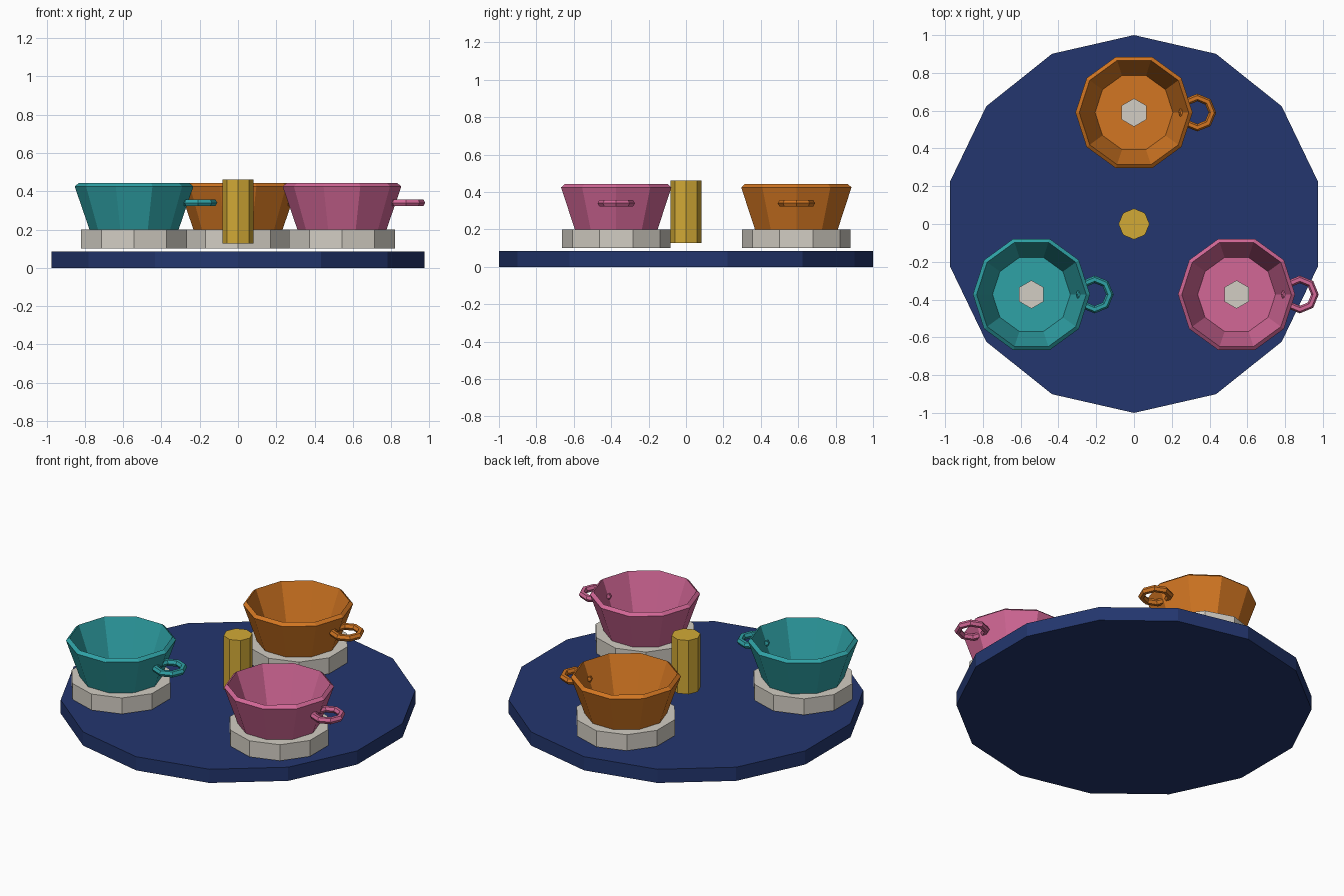
import bpy, bmesh, math

if "Cube" in bpy.data.objects:
    bpy.data.objects.remove(bpy.data.objects["Cube"])


def srgb(r, g, b):
    def lin(c):
        c /= 255
        return c / 12.92 if c <= 0.04045 else ((c + 0.055) / 1.055) ** 2.4
    return (lin(r), lin(g), lin(b), 1)


def material(name, rgb):
    m = bpy.data.materials.new(name)
    m.diffuse_color = srgb(*rgb)
    m.use_nodes = True
    m.node_tree.nodes["Principled BSDF"].inputs["Base Color"].default_value = m.diffuse_color
    return m


NAVY = material("navy", (35, 54, 110))
GREY = material("warm_grey", (210, 205, 195))
GOLD = material("gold", (210, 170, 54))
TEAL = material("teal", (47, 162, 166))
ORANGE = material("orange", (210, 118, 34))
PINK = material("pink", (210, 103, 150))


def lathe(name, profile, sides, mat, loc=(0, 0, 0), phase=90, ring=False):
    """Spin (radius, z) points about z; cap the ends, or close the profile if ring."""
    bm = bmesh.new()
    rows = []
    for r, z in profile:
        rows.append([bm.verts.new((r * math.cos(a), r * math.sin(a), z))
                     for a in (math.radians(phase + 360 * i / sides) for i in range(sides))])
    pairs = list(zip(rows, rows[1:]))
    if ring:
        pairs.append((rows[-1], rows[0]))
    else:
        bm.faces.new(rows[0][::-1])
        bm.faces.new(rows[-1])
    for a, b in pairs:
        for i in range(sides):
            j = (i + 1) % sides
            bm.faces.new((a[i], a[j], b[j], b[i]))
    bmesh.ops.recalc_face_normals(bm, faces=bm.faces[:])
    me = bpy.data.meshes.new(name)
    bm.to_mesh(me)
    bm.free()
    me.materials.append(mat)
    ob = bpy.data.objects.new(name, me)
    ob.location = loc
    bpy.context.collection.objects.link(ob)
    return ob


# Round platform and centre pole
lathe("platform", [(1, 0), (1, 0.085)], 14, NAVY)
lathe("centre_pole", [(0.082, 0.128), (0.082, 0.462)], 8, GOLD)

# Cups on their turntables
cup_profile = [(0.232, 0.198), (0.31, 0.425), (0.29, 0.442), (0.206, 0.222)]
tube = [(0.08 + 0.02 * math.cos(math.radians(a)), 0.02 * math.sin(math.radians(a)))
        for a in range(0, 360, 60)]
for label, mat, x, y in (("orange", ORANGE, 0, 0.59),
                         ("teal", TEAL, -0.543, -0.373),
                         ("pink", PINK, 0.543, -0.373)):
    lathe(label + "_turntable", [(0.29, 0.1), (0.29, 0.2)], 10, GREY, (x, y, 0))
    lathe(label + "_cup", cup_profile, 10, mat, (x, y, 0), phase=0)
    lathe(label + "_cup_handle", tube, 8, mat, (x + 0.335, y, 0.34), phase=0, ring=True)
    lathe(label + "_cup_post", [(0.075, 0.15), (0.075, 0.25)], 6, GREY, (x, y, 0))
